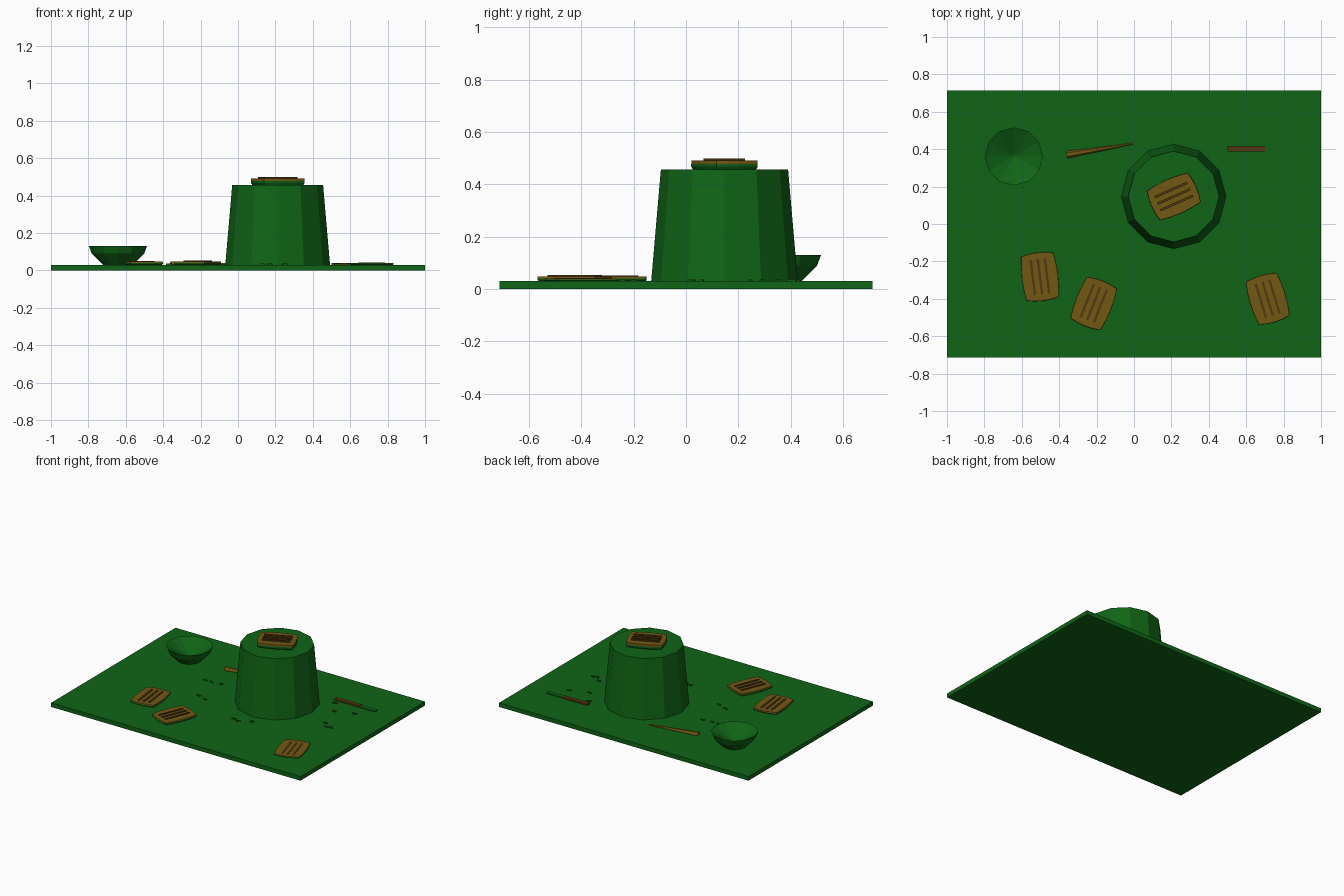
import bpy, math, random
from mathutils import Vector

if "Cube" in bpy.data.objects:
    bpy.data.objects.remove(bpy.data.objects["Cube"])

random.seed(4)


def mat(name, col):
    m = bpy.data.materials.new(name)
    m.diffuse_color = (*col, 1)
    m.use_nodes = True
    m.node_tree.nodes["Principled BSDF"].inputs["Base Color"].default_value = m.diffuse_color
    return m


GREEN = mat("green", (0.005, 0.13, 0.008))
TAN = mat("tan", (0.17, 0.10, 0.007))
BROWN = mat("brown", (0.09, 0.04, 0.005))


def add(name, verts, faces, m, loc=(0, 0, 0), rot=0):
    me = bpy.data.meshes.new(name)
    me.from_pydata(verts, [], faces)
    me.materials.append(m)
    ob = bpy.data.objects.new(name, me)
    ob.location = loc
    ob.rotation_euler[2] = rot
    bpy.context.collection.objects.link(ob)
    return ob


def loft(name, rings, m, loc=(0, 0, 0), rot=0):
    """Skin equal-length rings of points and cap both ends."""
    n = len(rings[0])
    verts = [p for r in rings for p in r]
    faces = [(k * n + i, k * n + (i + 1) % n, (k + 1) * n + (i + 1) % n, (k + 1) * n + i)
             for k in range(len(rings) - 1) for i in range(n)]
    faces.append(tuple(reversed(range(n))))
    faces.append(tuple(range(len(verts) - n, len(verts))))
    return add(name, verts, faces, m, loc, rot)


def circle(r, z, n=12):
    return [(r * math.cos(2 * math.pi * i / n), r * math.sin(2 * math.pi * i / n), z) for i in range(n)]


def box(name, size, m, loc, rot=0):
    x, y, z = (s / 2 for s in size)
    rings = [[(-x, -y, h), (x, -y, h), (x, y, h), (-x, y, h)] for h in (-z, z)]
    return loft(name, rings, m, loc, rot)


# ground plate
box("ground_plate", (2, 1.425, 0.03), GREEN, (0, 0, 0.015))

# tapered round block
loft("round_block", [circle(0.28, 0.03), circle(0.243, 0.457)], GREEN, (0.212, 0.147, 0))

# bowl with conical hollow
loft("bowl", [circle(0.08, 0.03), circle(0.14, 0.09), circle(0.155, 0.13), circle(0.004, 0.05)],
     GREEN, (-0.642, 0.361, 0))


def outline(s, z):
    """Rectangle with gently bulging sides."""
    c = [Vector((sx * 0.119, sy * 0.086, 0)) for sx, sy in ((-1, -1), (1, -1), (1, 1), (-1, 1))]
    pts = []
    for i in range(4):
        a, b = c[i], c[(i + 1) % 4]
        out = (a + b).normalized()
        for t in (0, 0.25, 0.5, 0.75):
            p = a.lerp(b, t) + out * 0.045 * t * (1 - t)
            pts.append((p.x * s, p.y * s, z))
    return pts


def slab(i, x, y, z, h, angle):
    """Slab: soft base, tan top, three raised bars."""
    rot = math.radians(angle)
    loft(f"slab_base_{i}", [outline(0.95, 0), outline(1.0, h * 0.25), outline(1.0, h * 0.5),
                            outline(0.97, h * 0.62)], GREEN, (x, y, z), rot)
    loft(f"slab_top_{i}", [outline(1.0, h * 0.5), outline(0.99, h * 0.8)], TAN, (x, y, z), rot)
    for k in (-1, 0, 1):
        off = k * 0.038
        box(f"slab_bar_{i}_{k + 2}", (0.19, 0.013, h * 0.3), BROWN,
            (x - off * math.sin(rot), y + off * math.cos(rot), z + h * 0.85), rot)


slab(1, 0.213, 0.147, 0.457, 0.042, 24)
slab(2, -0.503, -0.282, 0.029, 0.023, 97)
slab(3, -0.215, -0.425, 0.029, 0.024, 68)
slab(4, 0.715, -0.4, 0.029, 0.014, 107)

# tapered stick lying half sunk in the ground
a, b = Vector((-0.36, 0.37, 0.032)), Vector((-0.005, 0.43, 0.033))
side = Vector((b.y - a.y, a.x - b.x, 0)).normalized()
loft("tapered_stick",
     [[tuple(p + side * r * math.cos(t * math.pi / 3) + Vector((0, 0, r * math.sin(t * math.pi / 3))))
       for t in range(6)] for p, r in ((a, 0.02), (b, 0.004))], TAN)

# knife: handle and blade
box("knife_handle", (0.2, 0.03, 0.012), BROWN, (0.6, 0.403, 0.035))
box("knife_blade", (0.13, 0.03, 0.008), GREEN, (0.762, 0.403, 0.034))

# scattered chips
chips = [(-0.37, 0.155), (-0.32, 0.155), (-0.25, 0.165), (-0.27, -0.065), (-0.2, -0.09),
         (0.13, -0.23), (0.17, -0.24), (0.25, -0.2), (0.53, 0.355), (0.6, 0.245),
         (0.73, 0.29), (0.66, 0.06), (0.7, 0.015), (0.73, 0.025)]
for i, (x, y) in enumerate(chips):
    box(f"chip_{i + 1}", (0.03, 0.012, 0.008), GREEN, (x, y, 0.032), random.uniform(-0.5, 0.8))
